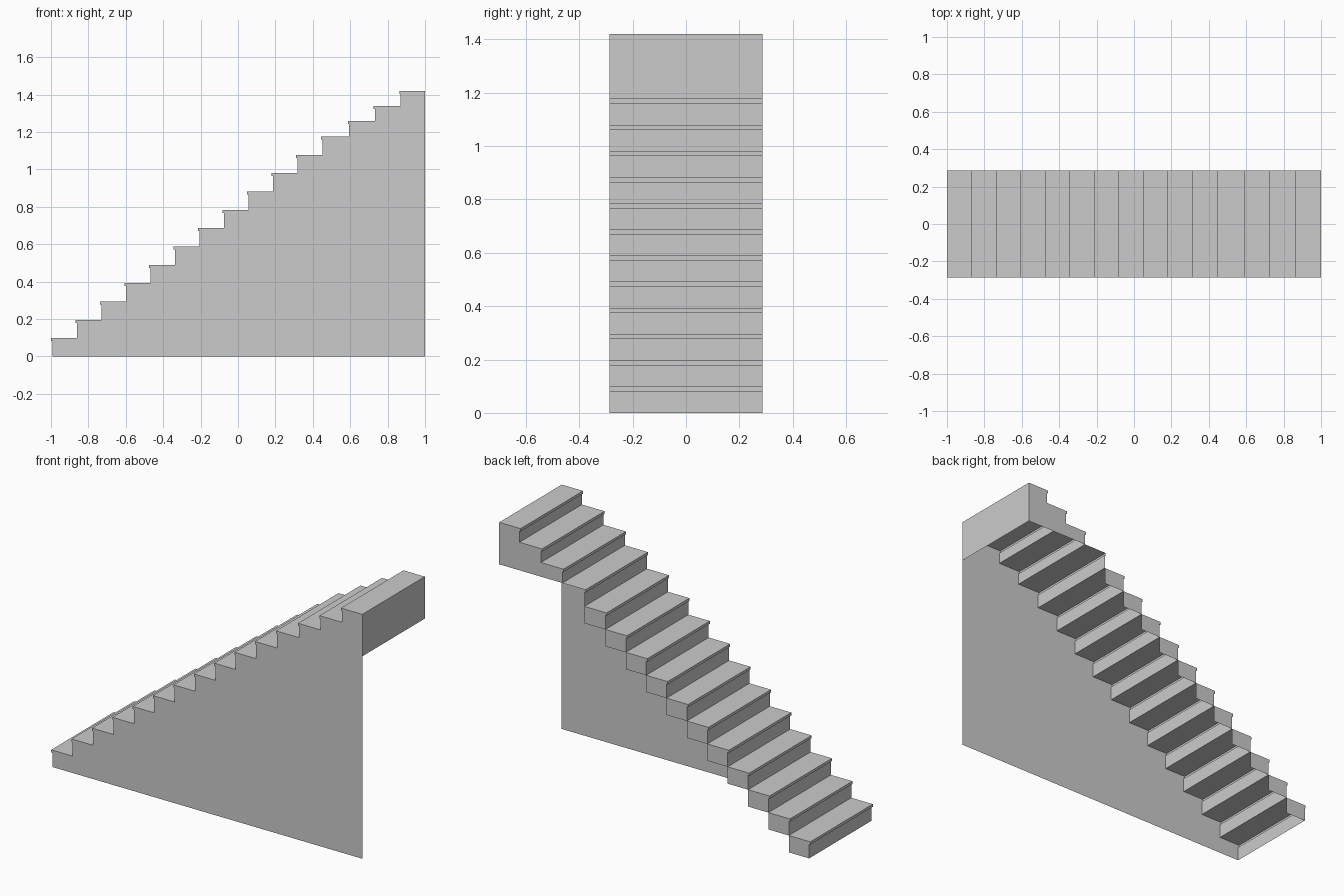
import bpy

if "Cube" in bpy.data.objects:
    bpy.data.objects.remove(bpy.data.objects["Cube"])

W = 0.287        # half width of the flight
LIP_H = 0.016    # thickness of the tread nosing
LIP_D = 0.007    # overhang of the nosing

# Front edge and height of each tread: a long flight, then three shallower steps
nose = [-1 + 0.131 * i for i in range(11)] + [0.445, 0.587, 0.725, 0.863]
height = [0.098 * (i + 1) for i in range(12)] + [1.258, 1.339, 1.42]
riser = [x + LIP_D for x in nose] + [1.0]
base = [0.0] + height[:-1]
COUNT = len(nose)


def step_points(i):
    """Profile of one step: riser, nosing, tread front."""
    z = height[i]
    return [(riser[i], base[i]), (riser[i], z - LIP_H),
            (nose[i], z - LIP_H), (nose[i], z)]


def make(name, verts, faces):
    mesh = bpy.data.meshes.new(name)
    mesh.from_pydata(verts, [], faces)
    mesh.update()
    obj = bpy.data.objects.new(name, mesh)
    bpy.context.collection.objects.link(obj)
    return obj


def strip(name, pts):
    """Sheet made by sweeping a profile across the width."""
    n = len(pts)
    verts = [(x, y, z) for y in (-W, W) for x, z in pts]
    make(name, verts, [(i, i + 1, n + i + 1, n + i) for i in range(n - 1)])


def panel(name, pts, y):
    """Flat upright sheet at a given depth, facing outwards."""
    order = list(range(len(pts)))
    if y < 0:
        order.reverse()
    make(name, [(x, y, z) for x, z in pts], [order])


outline = [p for i in range(COUNT) for p in step_points(i)] + [(1.0, height[-1])]

# Treads and risers as one folded sheet, open underneath
strip("treads_and_risers", outline)

# Short back face below the top tread
strip("landing_back", [(1.0, height[-1]), (1.0, height[11])])

# Full side wall on the front
panel("side_wall", outline + [(1.0, 0.0)], -W)

# Small end panels on the far side, one per step of the long flight
for i in range(11):
    panel(f"step_end_{i + 1}",
          step_points(i) + [(riser[i + 1], height[i]), (riser[i + 1], base[i])], W)

# End panel under the three top steps
top = [p for i in range(12, COUNT) for p in step_points(i)]
panel("landing_end", top + [(1.0, height[-1]), (1.0, height[11])], W)
